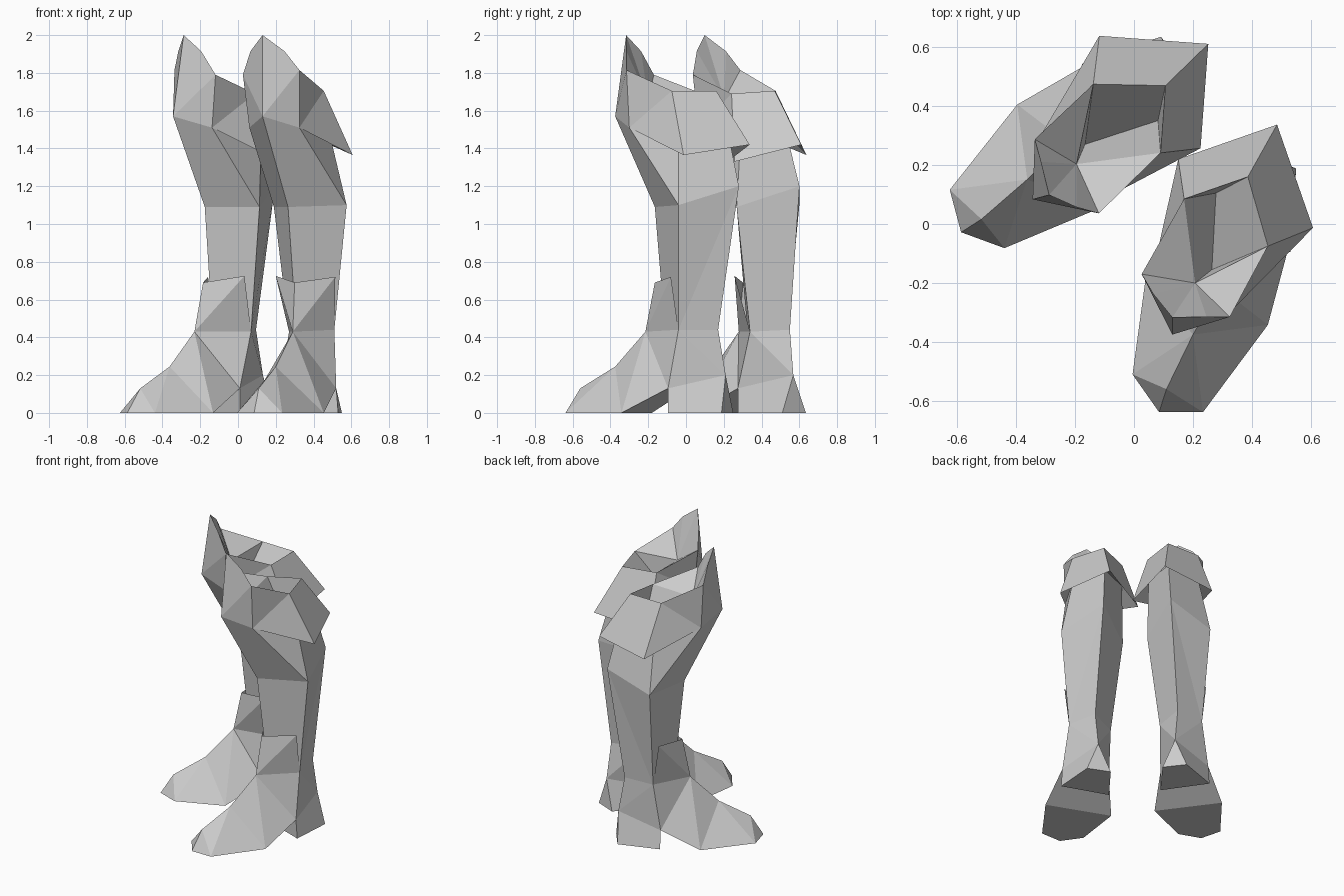
import bpy, bmesh, math
from mathutils import Matrix, Vector

cube = bpy.data.objects.get("Cube")
if cube:
    bpy.data.objects.remove(cube, do_unlink=True)

mat = bpy.data.materials.new("grey")
mat.use_nodes = True
GREY = (0.6, 0.6, 0.6, 1)
mat.diffuse_color = GREY
mat.node_tree.nodes["Principled BSDF"].inputs["Base Color"].default_value = GREY

# The right boot is the left one mirrored, turned and moved
TO_RIGHT = (Matrix.Translation((0.052, 0.055, 0)) @ Matrix.Rotation(math.radians(-75), 4, 'Z')
            @ Matrix.Diagonal((-1, 1, 1, 1)))


def part(name, pts, faces):
    """Build a faceted part from named corners, once per boot."""
    for side, m in (("left", Matrix.Identity(4)), ("right", TO_RIGHT)):
        bm = bmesh.new()
        v = {}
        for f in faces.split(","):
            keys = f.split()
            for k in keys:
                if k not in v:
                    v[k] = bm.verts.new(m @ Vector(pts[k]))
            bm.faces.new([v[k] for k in keys])
        bmesh.ops.recalc_face_normals(bm, faces=bm.faces)
        me = bpy.data.meshes.new(side + "_" + name)
        bm.to_mesh(me)
        bm.free()
        me.materials.append(mat)
        bpy.context.collection.objects.link(bpy.data.objects.new(side + "_" + name, me))


# Ankle ring: front, outer, back outer, back inner
ankle = dict(af=(.29, -.215, .43), ao=(.51, -.04, .44), ab=(.467, .17, .44), ai=(.27, .09, .43))
# Knee points shared by the leg and the cuff
knee = dict(kf=(.13, -.375, 1.57), ko=(.325, -.30, 1.51), ki=(.06, -.18, 1.51),
            k1=(.48, -.04, 1.5), k2=(.43, .22, 1.5), k3=(.21, .13, 1.5))

# Leg: four-sided shaft from ankle to knee
calf = dict(cf=(.265, -.165, 1.09), co=(.575, -.04, 1.1), cb=(.49, .28, 1.2), ci=(.19, .115, 1.09),
            sf=(.31, -.11, .43))
part("leg", {**ankle, **knee, **calf},
     "kf ko co cf,ko k1 co,k1 k2 cb co,k2 k3 ci cb,k3 ki ci,ki kf cf ci,"
     "cf co ao sf,co cb ao,cb ab ao,cb ci ai ab,ci cf sf ai")

# Cuff: pointed knee guard, flared skirt and a sunken opening
cuff = dict(tip=(.13, -.317, 2), mi=(.066, -.238, 1.915), mo=(.246, -.315, 1.915),
            gi=(.026, -.17, 1.79), go=(.325, -.315, 1.815), n=(.207, -.2, 1.66),
            t1=(.454, -.075, 1.705), t2=(.386, .16, 1.705), t3=(.17, .085, 1.69),
            f1=(.607, -.013, 1.365), f2=(.485, .337, 1.42), f3=(.15, .22, 1.33),
            q1=(.278, .105, 1.45), q2=(.264, -.155, 1.45))
part("knee_cuff", {**knee, **cuff},
     "tip mi gi kf,gi ki kf,tip kf go mo,kf ko go,"
     "n gi mi,n mi tip,n tip mo,n mo go,n go t1,n t3 gi,"
     "go ko t1,ko f1 t1,t1 f1 f2 t2,t2 f2 f3 t3,t3 f3 ki,t3 ki gi,"
     "ko k1 f1,f1 k1 k2 f2,f2 k2 k3 f3,f3 k3 ki,"
     "t3 n q2 q1,t1 t2 q1 q2,t2 t3 q1,n t1 q2")

# Shin flap standing off the lower leg
flap = dict(wo=(.515, -.08, .72), wm=(.3, -.165, .69), wi=(.2, .035, .725))
part("shin_flap", {**ankle, **flap}, "af wo wm,af ao wo,af wm wi,af wi ai")

# Foot: wedge toe, raised arch and block heel
foot = dict(u=(.2, -.375, .245), x=(.11, -.56, .13), a=(-.005, -.51, 0), b=(.085, -.638, 0),
            c=(.234, -.638, 0), d=(.454, -.342, 0), e=(.04, -.18, 0),
            ho=(.52, -.095, .13), hob=(.53, -.095, 0), hi=(.223, .016, .13), hib=(.223, .016, 0),
            hr=(.475, .21, .2), p=(.55, .188, 0), s=(.404, .25, 0), sf=(.31, -.11, .43))
part("foot", {**ankle, **foot},
     "af u d,u c d,u x c,x b c,x a b,u a x,u e a,af e u,af d ho,af ho ao,"
     "af hi e,af ai hi,ao ho hr,ao hr ab,ab hr ai,ai hr hi,"
     "ho hob p hr,hr p s,hr s hib hi,a e d c b,d e hi ho,"
     "ho hi hib hob,hob hib s p,af ao sf,af sf ai")
